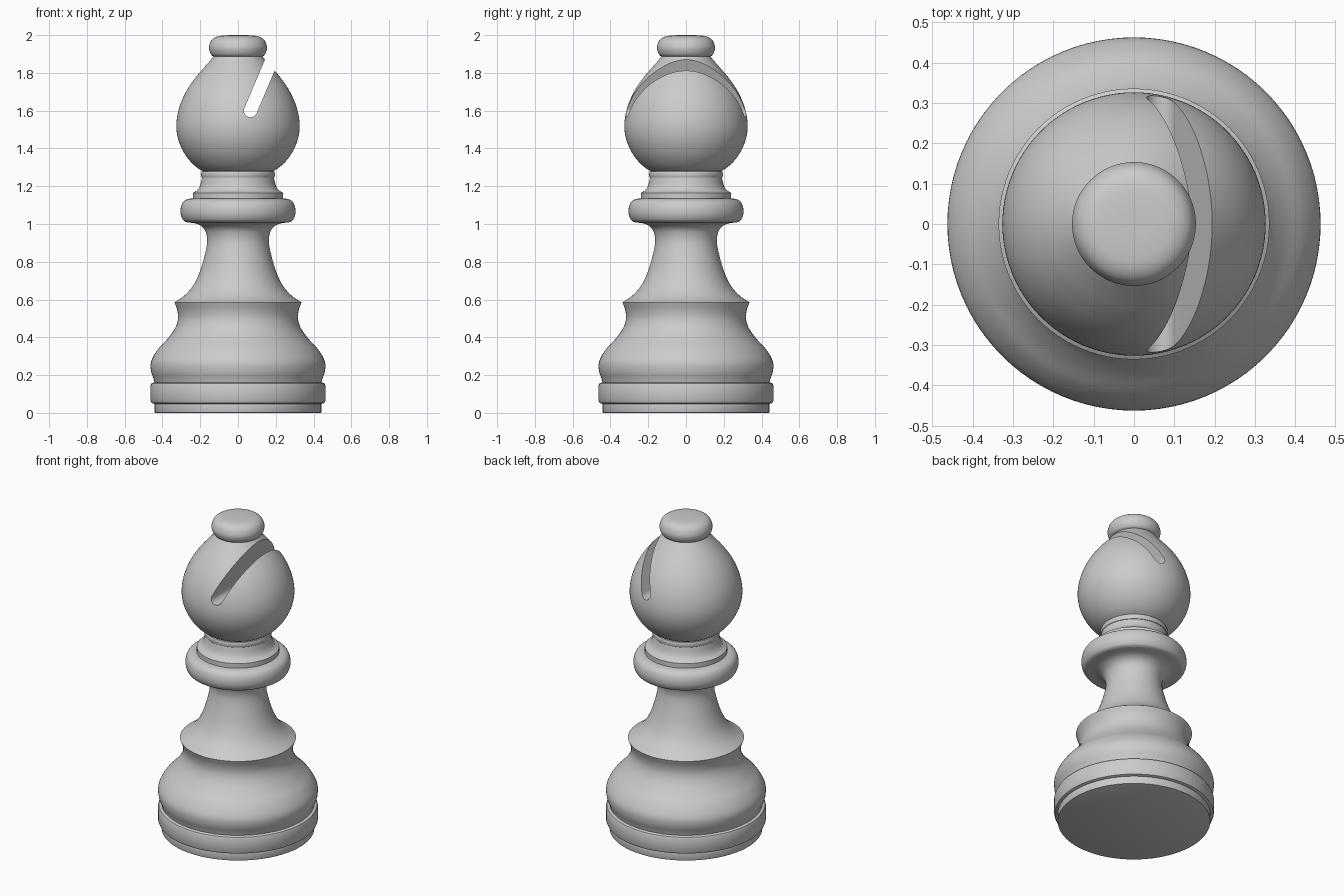
import bpy, bmesh, math
from mathutils import Matrix, Vector

old = bpy.data.objects.get("Cube")
if old:
    bpy.data.objects.remove(old, do_unlink=True)

SEGMENTS = 96

# Single stone-grey material
grey = bpy.data.materials.new("stone_grey")
grey.use_nodes = True
colour = (0.6, 0.6, 0.6, 1)
grey.diffuse_color = colour
grey.node_tree.nodes["Principled BSDF"].inputs["Base Color"].default_value = colour


def smooth_curve(points, steps):
    """Catmull-Rom curve through (radius, height) points."""
    pts = [Vector(p) for p in points]
    pts = [pts[0] * 2 - pts[1]] + pts + [pts[-1] * 2 - pts[-2]]
    out = []
    for a, b, c, d in zip(pts, pts[1:], pts[2:], pts[3:]):
        for i in range(steps):
            t = i / steps
            out.append(0.5 * (2 * b + (c - a) * t + (2 * a - 5 * b + 4 * c - d) * t ** 2
                              + (3 * b - a - 3 * c + d) * t ** 3))
    return out + [pts[-2]]


def new_object(name, bm):
    mesh = bpy.data.meshes.new(name)
    bmesh.ops.recalc_face_normals(bm, faces=bm.faces)
    bm.to_mesh(mesh)
    bm.free()
    obj = bpy.data.objects.new(name, mesh)
    bpy.context.collection.objects.link(obj)
    mesh.materials.append(grey)
    return obj


def lathe(name, points, steps=5):
    """Spin a profile about z, with flat discs closing both ends."""
    bm = bmesh.new()
    rings = []
    for r, z in smooth_curve(points, steps):
        angles = [2 * math.pi * i / SEGMENTS for i in range(SEGMENTS)]
        rings.append([bm.verts.new((r * math.cos(a), r * math.sin(a), z)) for a in angles])
    for low, high in zip(rings, rings[1:]):
        for i in range(SEGMENTS):
            j = (i + 1) % SEGMENTS
            bm.faces.new((low[i], low[j], high[j], high[i]))
    bm.faces.new(rings[0][::-1])
    bm.faces.new(rings[-1])
    return new_object(name, bm)


def rounded_band(name, radius, bottom, top, edge):
    """Straight-sided disc with softened rims."""
    e = edge * 0.3
    return lathe(name, [(radius - edge, bottom), (radius - e, bottom + e), (radius, bottom + edge),
                        (radius, top - edge), (radius - e, top - e), (radius - edge, top)], 1)


# Base
parts = [
    rounded_band("foot", 0.442, 0, 0.06, 0.003),
    rounded_band("base_band", 0.463, 0.048, 0.162, 0.018),
    lathe("base_bell", [(0.44, 0.155), (0.447, 0.18), (0.461, 0.225), (0.459, 0.275), (0.425, 0.335),
                        (0.375, 0.39), (0.335, 0.445), (0.318, 0.495), (0.321, 0.54), (0.336, 0.585)]),
    # Stem with flared top
    lathe("stem", [(0.336, 0.585), (0.285, 0.62), (0.24, 0.67), (0.205, 0.74), (0.18, 0.82),
                   (0.165, 0.89), (0.165, 0.935), (0.18, 0.975), (0.215, 1.0), (0.275, 1.01)]),
    # Collar and neck
    lathe("collar", [(0.27, 1.009), (0.29, 1.02), (0.303, 1.05), (0.303, 1.085), (0.291, 1.115),
                     (0.265, 1.132), (0.22, 1.137)]),
    lathe("neck_step", [(0.239, 1.13), (0.239, 1.165)], 1),
    lathe("neck", [(0.239, 1.165), (0.215, 1.18), (0.2, 1.205), (0.19, 1.245)]),
    rounded_band("neck_ring", 0.195, 1.243, 1.28, 0.01),
    # Rounded cap knob
    lathe("knob", [(0.12, 1.883), (0.14, 1.894), (0.152, 1.92), (0.152, 1.945), (0.138, 1.975),
                   (0.108, 1.993), (0.06, 1.999), (0.005, 2.0)]),
]

# Head
head = lathe("head", [(0.17, 1.27), (0.225, 1.305), (0.275, 1.36), (0.311, 1.43), (0.326, 1.5),
                      (0.322, 1.57), (0.303, 1.64), (0.27, 1.71), (0.225, 1.775), (0.178, 1.83),
                      (0.143, 1.87), (0.12, 1.9)], 4)
parts.append(head)

# Slanted round-bottomed slot cut right through the head
bm = bmesh.new()
width, length, depth = 0.035, 0.6, 0.5
outline = [(width, length), (-width, length)]
outline += [(-width * math.cos(a), -width * math.sin(a))
            for a in (math.pi * i / 16 for i in range(17))]
face = bm.faces.new([bm.verts.new((x, -depth, z)) for x, z in outline])
side = bmesh.ops.extrude_face_region(bm, geom=[face])["geom"]
bmesh.ops.translate(bm, vec=(0, 2 * depth, 0),
                    verts=[v for v in side if isinstance(v, bmesh.types.BMVert)])
lean = Matrix.Rotation(math.radians(23), 4, "Y")
bm.transform(Matrix.Translation((0.066, 0, 1.6)) @ lean)
cutter = new_object("slot_cutter", bm)
cutter.hide_render = True

cut = head.modifiers.new("slot", "BOOLEAN")
cut.operation = "DIFFERENCE"
cut.solver = "EXACT"
cut.object = cutter
bpy.context.view_layer.objects.active = head
bpy.ops.object.modifier_apply(modifier="slot")
bpy.data.objects.remove(cutter, do_unlink=True)

# Smooth shading with crisp rims
bpy.ops.object.select_all(action="DESELECT")
for part in parts:
    part.select_set(True)
bpy.context.view_layer.objects.active = head
bpy.ops.object.shade_smooth_by_angle(angle=math.radians(35))
